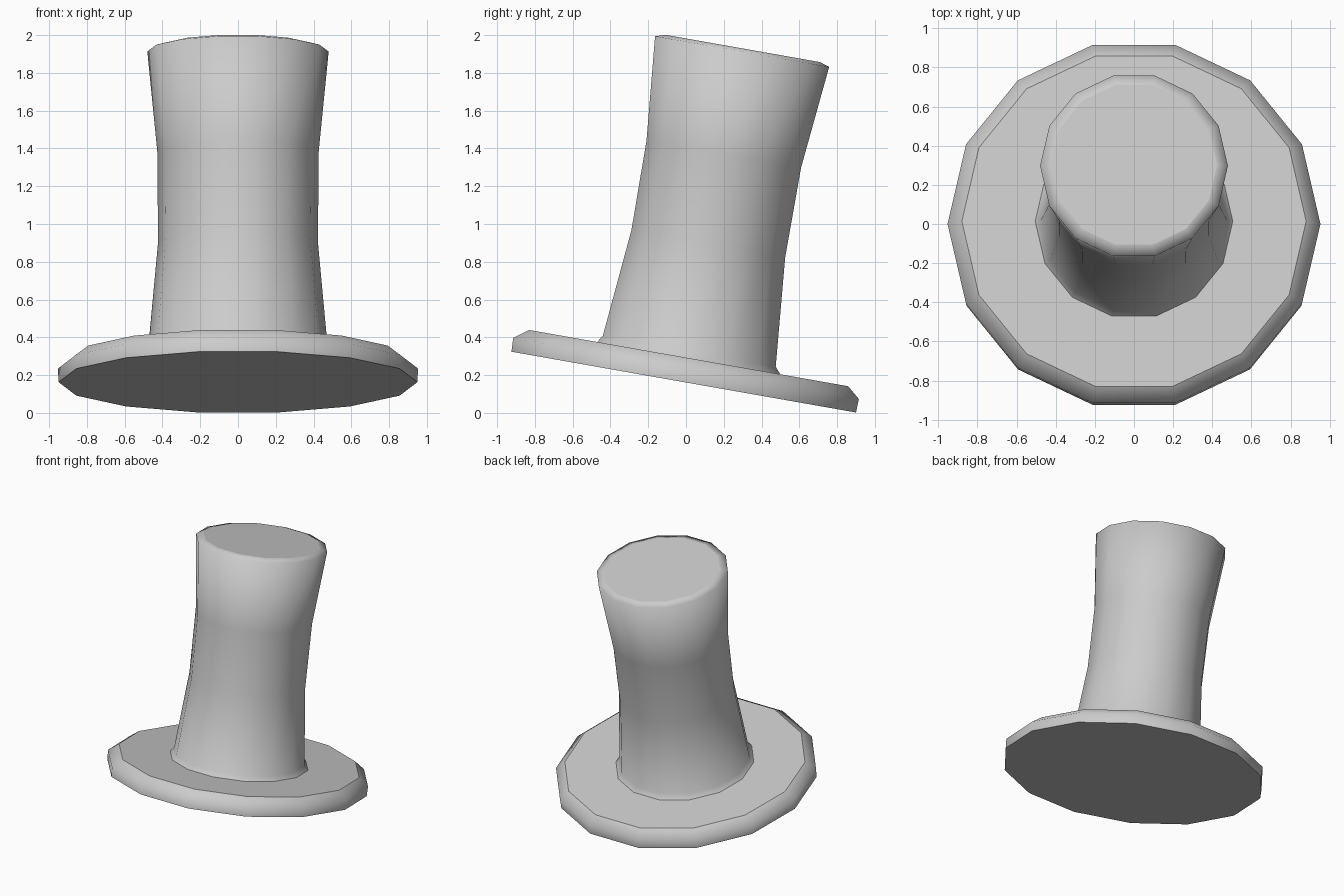
import bpy, bmesh
from math import cos, sin, tau, radians
from mathutils import Vector, Matrix

if "Cube" in bpy.data.objects:
    bpy.data.objects.remove(bpy.data.objects["Cube"])

SIDES = 14
TILT = Matrix.Rotation(radians(-10), 4, 'X')


def loft(name, rings, cap_start=False, cap_end=False, sharp=()):
    """Skin tilted 14-sided rings given as (centre y, centre z, radius)."""
    bm = bmesh.new()
    loops = []
    for cy, cz, r in rings:
        loop = []
        for i in range(SIDES):
            a = tau * i / SIDES
            p = TILT @ Vector((r * cos(a), r * sin(a), 0))
            loop.append(bm.verts.new(p + Vector((0, cy, cz))))
        loops.append(loop)
    for lo, hi in zip(loops, loops[1:]):
        for i in range(SIDES):
            j = (i + 1) % SIDES
            bm.faces.new((lo[i], lo[j], hi[j], hi[i])).smooth = True
    if cap_start:
        bm.faces.new(loops[0][::-1])
    if cap_end:
        bm.faces.new(loops[-1])
    # Keep the chosen rings as hard creases
    for k in sharp:
        for i in range(SIDES):
            e = bm.edges.get((loops[k][i], loops[k][(i + 1) % SIDES]))
            e.smooth = False
    mesh = bpy.data.meshes.new(name)
    bm.to_mesh(mesh)
    bm.free()
    obj = bpy.data.objects.new(name, mesh)
    bpy.context.collection.objects.link(obj)
    return obj


# Brim: flat underside, short wall, bevelled rim, flat top up to the crown
loft("brim", [
    (-0.012, 0.163, 0.95),
    (0.0, 0.235, 0.953),
    (0.014, 0.29, 0.88),
    (0.014, 0.29, 0.505),
], cap_start=True, sharp=(0, 2))

# Crown: flared foot, pinched waist leaning back, wider bevelled top
loft("crown", [
    (0.014, 0.29, 0.505),
    (0.017, 0.325, 0.477),
    (0.118, 0.895, 0.424),
    (0.20, 1.37, 0.426),
    (0.297, 1.913, 0.48),
    (0.302, 1.929, 0.425),
], cap_end=True, sharp=(5,))
